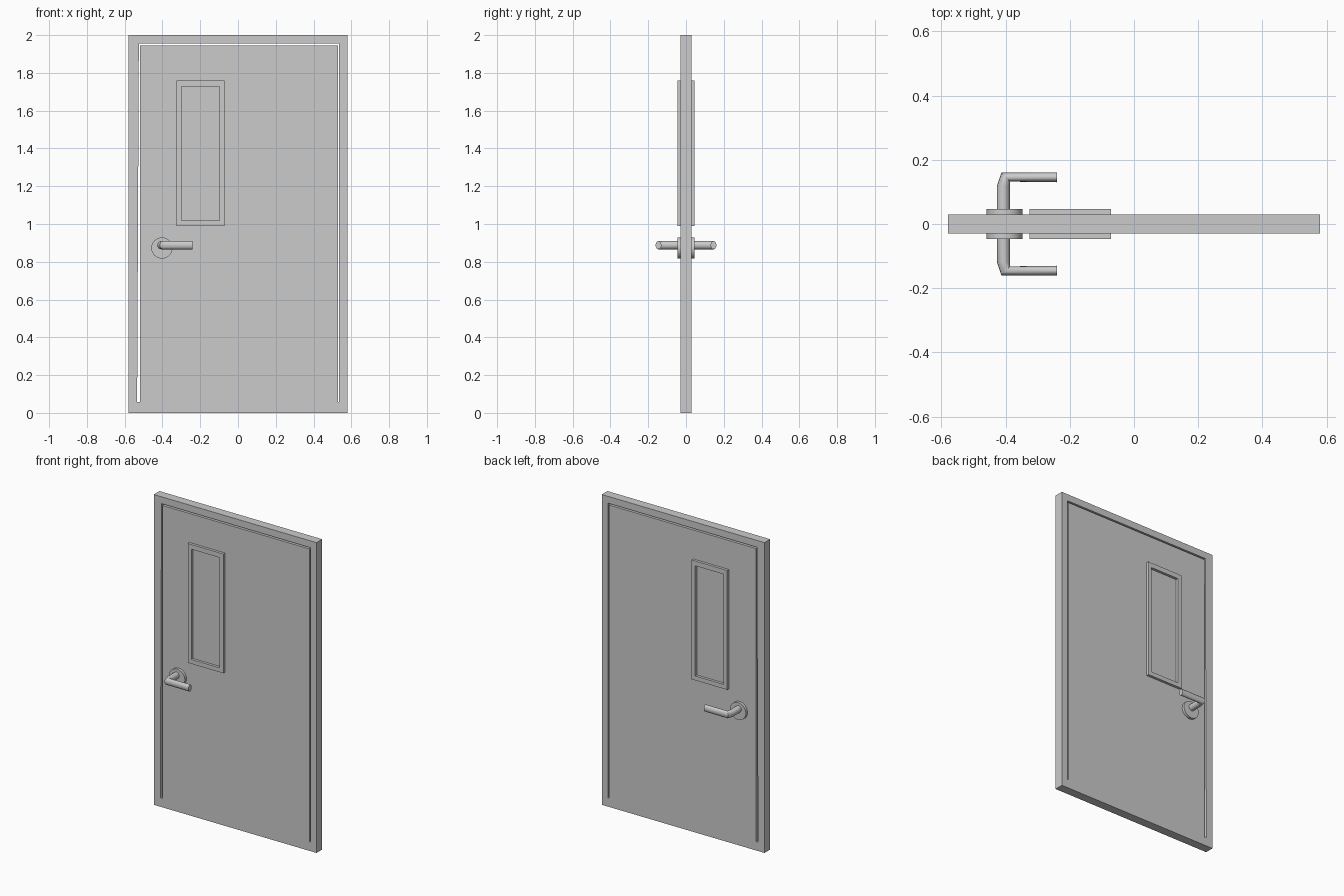
import bpy, bmesh, math

if "Cube" in bpy.data.objects:
    bpy.data.objects.remove(bpy.data.objects["Cube"])

T = 0.029       # half thickness of frame and door
TRIM = 0.046    # half depth of the raised fittings


def make_object(name, bm, smooth=False):
    bmesh.ops.recalc_face_normals(bm, faces=bm.faces)
    mesh = bpy.data.meshes.new(name)
    bm.to_mesh(mesh)
    bm.free()
    obj = bpy.data.objects.new(name, mesh)
    bpy.context.collection.objects.link(obj)
    if smooth:
        bpy.ops.object.select_all(action='DESELECT')
        obj.select_set(True)
        bpy.context.view_layer.objects.active = obj
        bpy.ops.object.shade_smooth_by_angle(angle=math.radians(35))
    return obj


def ring_frame(name, outer, inner, depth):
    """Closed rectangular frame from two matching x/z outlines."""
    bm = bmesh.new()
    loops = [[bm.verts.new((x, y, z)) for x, z in pts]
             for pts, y in ((outer, -depth), (inner, -depth), (inner, depth), (outer, depth))]
    for a, b in zip(loops, loops[1:] + loops[:1]):
        for i in range(4):
            j = (i + 1) % 4
            bm.faces.new((a[i], a[j], b[j], b[i]))
    return make_object(name, bm)


def rect(x0, x1, z0, z1):
    return [(x0, z0), (x1, z0), (x1, z1), (x0, z1)]


def mirror_y(obj):
    mod = obj.modifiers.new("front_back", 'MIRROR')
    mod.use_axis = (False, True, False)
    mod.use_mirror_merge = False


# Door frame, with a slightly tapered latch-side jamb
ring_frame("door_frame", rect(-0.58, 0.58, 0, 2),
           [(-0.534, 0.057), (0.536, 0.057), (0.536, 1.956), (-0.525, 1.956)], T)

# Door leaf, resting on the sill
bm = bmesh.new()
bmesh.ops.create_cube(bm, size=1)
for v in bm.verts:
    v.co.x = 0.529 if v.co.x > 0 else -0.519
    v.co.y = math.copysign(T, v.co.y)
    v.co.z = 1.946 if v.co.z > 0 else 0.057
make_object("door_leaf", bm)

# Window trim standing proud on both faces
ring_frame("window_trim", rect(-0.326, -0.072, 0.99, 1.759),
           rect(-0.300, -0.098, 1.018, 1.728), TRIM)

# Round handle plates
bm = bmesh.new()
bmesh.ops.create_cone(bm, cap_ends=True, segments=32, radius1=0.056,
                      radius2=0.056, depth=TRIM - 0.02)
for v in bm.verts:
    x, y, z = v.co
    v.co = (x - 0.403, -(0.02 + TRIM) / 2 + z, 0.873 + y)
mirror_y(make_object("handle_plate", bm, True))

# Lever handles: oval sections swept between outer and inner edge points
sections = [((-0.427, 0.03), (-0.386, 0.03)),
            ((-0.427, 0.118), (-0.386, 0.118)),
            ((-0.413, 0.160), (-0.386, 0.132)),
            ((-0.24, 0.161), (-0.24, 0.130))]
SIDES = 16
bm = bmesh.new()
rings = []
for (x0, y0), (x1, y1) in sections:
    ring = []
    for i in range(SIDES):
        a = 2 * math.pi * i / SIDES
        f = 0.5 + 0.5 * math.cos(a)
        ring.append(bm.verts.new((x0 + (x1 - x0) * f, -(y0 + (y1 - y0) * f),
                                  0.888 + 0.022 * math.sin(a))))
    rings.append(ring)
for a, b in zip(rings, rings[1:]):
    for i in range(SIDES):
        j = (i + 1) % SIDES
        bm.faces.new((a[i], a[j], b[j], b[i]))
bm.faces.new(rings[0])
bm.faces.new(rings[-1])
mirror_y(make_object("lever_handle", bm, True))
